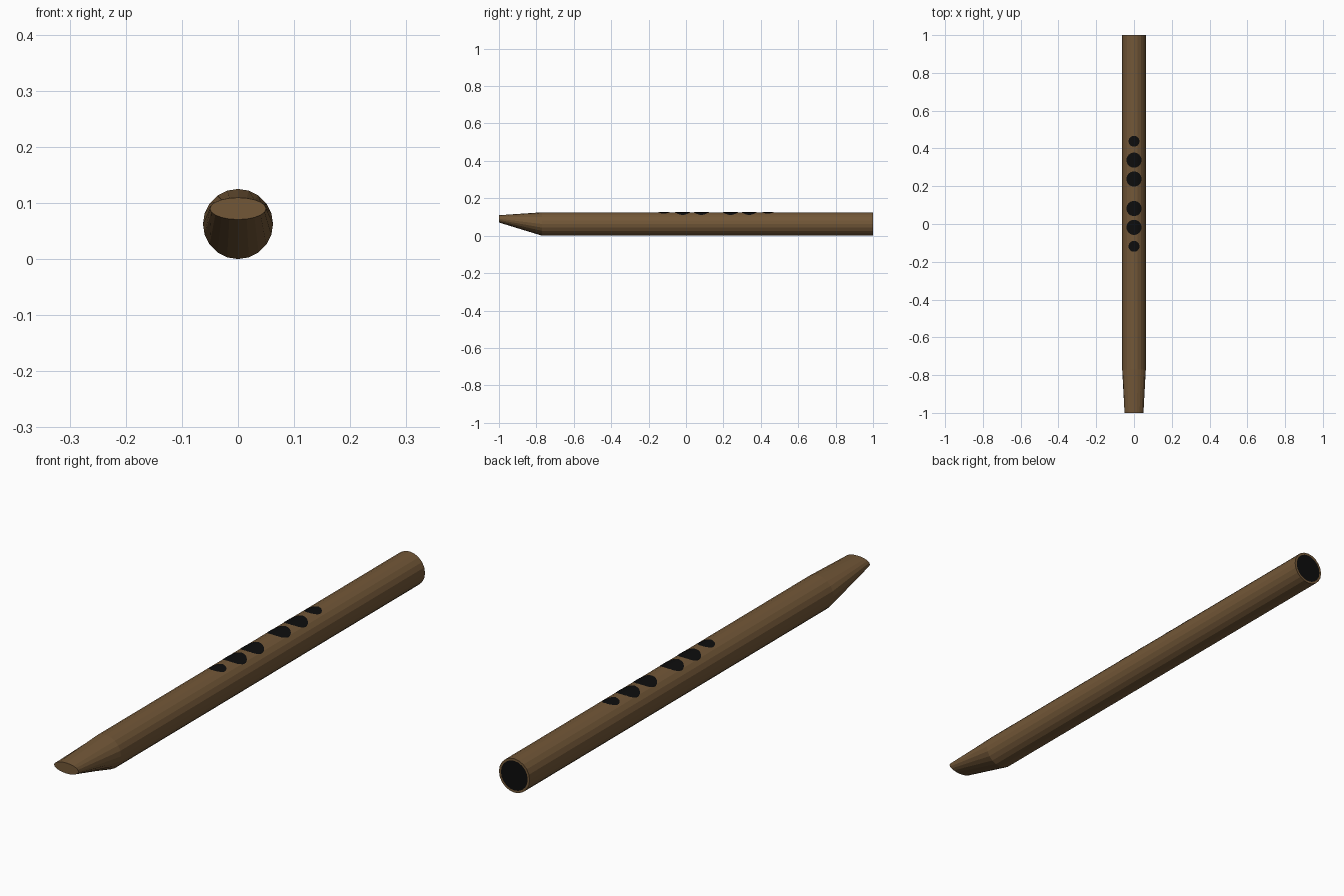
import bpy, bmesh, math

if "Cube" in bpy.data.objects:
    bpy.data.objects.remove(bpy.data.objects["Cube"])

SIDES = 20
R = 0.0625


def material(name, rgb):
    m = bpy.data.materials.new(name)
    m.diffuse_color = (*rgb, 1)
    m.use_nodes = True
    m.node_tree.nodes["Principled BSDF"].inputs["Base Color"].default_value = m.diffuse_color
    return m


wood = material("brown wood", (0.17, 0.096, 0.039))
black = material("hole black", (0.004, 0.004, 0.004))


def add_object(name, bm, mats):
    mesh = bpy.data.meshes.new(name)
    bm.to_mesh(mesh)
    bm.free()
    for m in mats:
        mesh.materials.append(m)
    obj = bpy.data.objects.new(name, mesh)
    bpy.context.collection.objects.link(obj)
    return obj


# Pipe body: tapered flat mouthpiece at the front, straight tube behind
bm = bmesh.new()
sections = [(-1.0, 0.09, 0.05, 0.0195), (-0.77, R, R, R), (1.0, R, R, R)]
rings = []
for y, zc, rx, rz in sections:
    rings.append([bm.verts.new((rx * math.cos(a), y, zc + rz * math.sin(a)))
                  for a in (2 * math.pi * i / SIDES for i in range(SIDES))])
for a, b in zip(rings, rings[1:]):
    for i in range(SIDES):
        j = (i + 1) % SIDES
        bm.faces.new((a[i], a[j], b[j], b[i]))
bm.faces.new(rings[0])
end = bm.faces.new(rings[-1])
bmesh.ops.recalc_face_normals(bm, faces=bm.faces)
# Dark bore opening inset in the back end
bmesh.ops.inset_region(bm, faces=[end], thickness=0.008)
end.material_index = 1
add_object("pipe_body", bm, [wood, black])


# Height of the faceted tube at a given x
def surface_z(x):
    step = 2 * math.pi / SIDES
    ang = math.acos(max(-1, min(1, x / R)))
    mid = (math.floor(ang / step) + 0.5) * step
    return R + (R * math.cos(step / 2) - x * math.cos(mid)) / math.sin(mid)


# Finger holes: thin dark patches that follow the facets
def finger_hole(name, y, r):
    bm = bmesh.new()
    xs = {round(r * math.cos(math.pi * i / 16), 5) for i in range(17)}
    xs |= {round(R * math.cos(2 * math.pi * i / SIDES), 5) for i in range(SIDES)}
    cols = []
    for x in sorted(v for v in xs if abs(v) <= r):
        h = max(math.sqrt(max(r * r - x * x, 0)), 0.0005)
        z = surface_z(x) + 0.0008
        cols.append((bm.verts.new((x, y - h, z)), bm.verts.new((x, y + h, z))))
    for (a, b), (c, d) in zip(cols, cols[1:]):
        bm.faces.new((a, c, d, b))
    add_object(name, bm, [black])


holes = [(-0.118, 0.029), (-0.018, 0.04), (0.082, 0.04),
         (0.238, 0.04), (0.338, 0.04), (0.438, 0.029)]
for n, (y, r) in enumerate(holes, 1):
    finger_hole(f"finger_hole_{n}", y, r)
